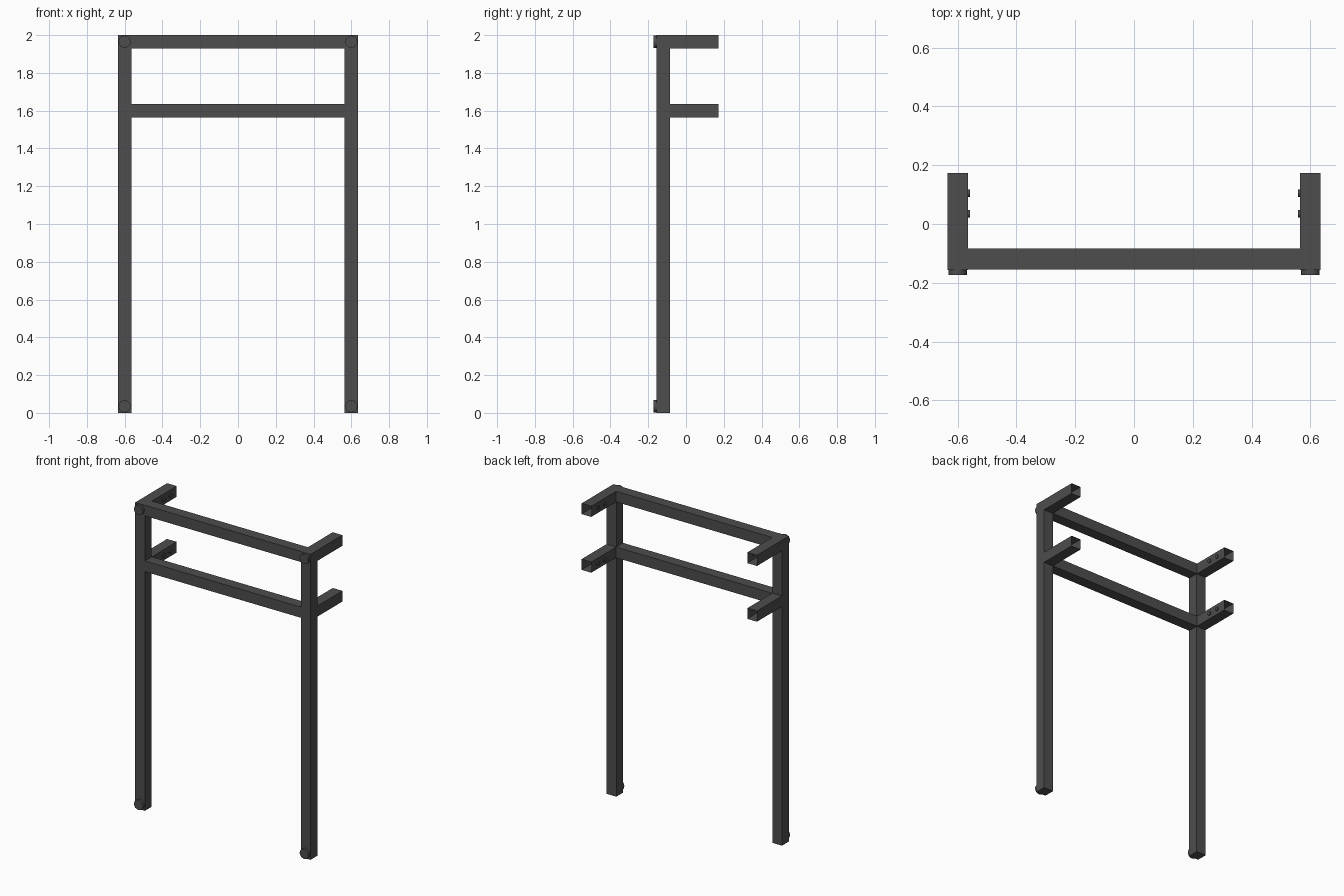
import bpy, bmesh, math
from mathutils import Matrix, Vector

cube = bpy.data.objects.get("Cube")
if cube:
    bpy.data.objects.remove(cube, do_unlink=True)

steel = bpy.data.materials.new("dark_grey_steel")
steel.use_nodes = True
GREY = (0.075, 0.075, 0.075, 1)
steel.diffuse_color = GREY
steel.node_tree.nodes["Principled BSDF"].inputs["Base Color"].default_value = GREY

TUBE = 0.07            # square tube width
POST_X = 0.60          # post centre
FRONT, REAR = -0.157, -0.086
ARM_END = 0.173
RAIL_Z = (1.965, 1.60)


def add_object(name, bm):
    mesh = bpy.data.meshes.new(name)
    bmesh.ops.recalc_face_normals(bm, faces=bm.faces)
    bm.to_mesh(mesh)
    bm.free()
    mesh.materials.append(steel)
    obj = bpy.data.objects.new(name, mesh)
    bpy.context.collection.objects.link(obj)
    return obj


def box(name, low, high, open_back=False):
    low, high = Vector(low), Vector(high)
    bm = bmesh.new()
    bmesh.ops.create_cube(bm, size=1)
    bmesh.ops.scale(bm, vec=high - low, verts=bm.verts)
    bmesh.ops.translate(bm, vec=(low + high) / 2, verts=bm.verts)
    if open_back:
        back = max(bm.faces, key=lambda f: f.calc_center_median().y)
        # Hollow the tube from its rear end
        bmesh.ops.inset_region(bm, faces=[back], thickness=0.004)
        bmesh.ops.translate(bm, vec=(0, low.y - high.y + 0.004, 0), verts=back.verts)
    return add_object(name, bm)


def disc(name, centre, radius, depth, axis, sides):
    bm = bmesh.new()
    bmesh.ops.create_cone(bm, cap_ends=True, segments=sides, radius1=radius,
                          radius2=radius, depth=depth)
    turn = Matrix.Rotation(math.pi / 2, 4, axis)
    bmesh.ops.transform(bm, matrix=Matrix.Translation(centre) @ turn, verts=bm.verts)
    for face in bm.faces:
        face.smooth = len(face.verts) == 4
    for edge in bm.edges:
        edge.smooth = edge.calc_face_angle(0) < math.radians(40)
    return add_object(name, bm)


half = TUBE / 2
for side, s in (("left", 1), ("right", -1)):
    x = s * POST_X
    # Upright post with round pads at foot and head
    box(side + "_post", (x - half, FRONT, 0), (x + half, REAR, 2))
    for level, z in (("foot", half), ("head", 2 - half)):
        disc(f"{side}_{level}_pad", (x, FRONT - 0.008, z), 0.032, 0.016, 'X', 32)

    # Hollow rear arms with two bolts on the inner face
    for level, z in zip(("upper", "lower"), RAIL_Z):
        box(f"{side}_{level}_arm", (x - half, REAR, z - half),
            (x + half, ARM_END, z + half), open_back=True)
        for place, y in (("front", 0.035), ("rear", 0.105)):
            disc(f"{side}_{level}_{place}_bolt", (s * (POST_X - half - 0.002), y, z),
                 0.013, 0.01, 'Y', 16)

# Cross rails between the posts
for level, z in zip(("upper", "lower"), RAIL_Z):
    box(level + "_cross_rail", (half - POST_X, FRONT + 0.002, z - half),
        (POST_X - half, REAR + 0.002, z + half))
